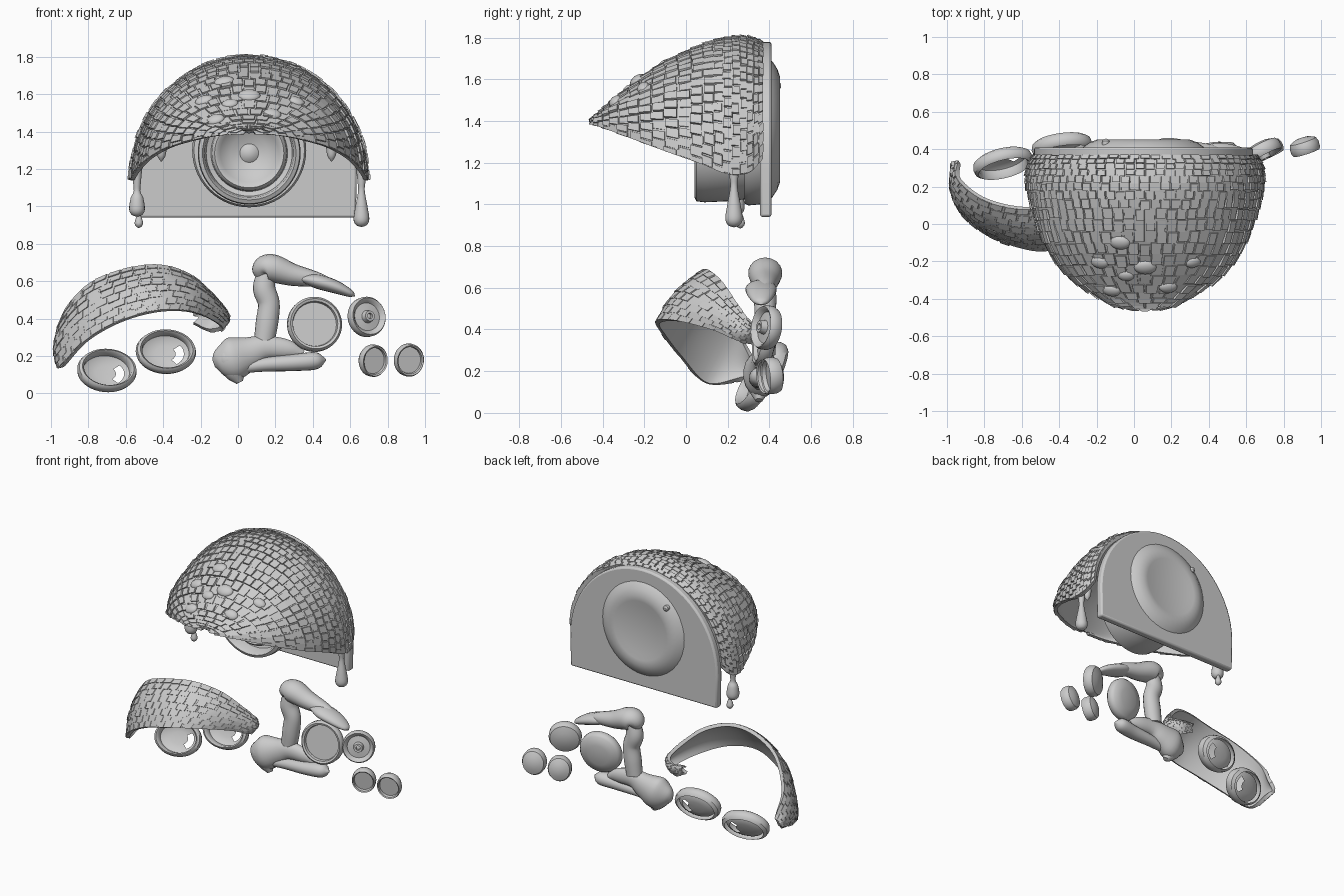
import bpy, bmesh, random
from math import sin, cos, pi, radians
from mathutils import Vector as V, Euler

if "Cube" in bpy.data.objects:
    bpy.data.objects.remove(bpy.data.objects["Cube"])

random.seed(4)


def finish(bm, name, angle=40):
    bmesh.ops.recalc_face_normals(bm, faces=bm.faces)
    me = bpy.data.meshes.new(name)
    bm.to_mesh(me)
    bm.free()
    ob = bpy.data.objects.new(name, me)
    bpy.context.collection.objects.link(ob)
    bpy.ops.object.select_all(action='DESELECT')
    ob.select_set(True)
    bpy.context.view_layer.objects.active = ob
    bpy.ops.object.shade_smooth_by_angle(angle=radians(angle))
    return ob


def spline(pts, t):
    """Catmull-Rom through a list of tuples, t in 0..1."""
    n = len(pts) - 1
    i = min(int(t * n), n - 1)
    f = t * n - i
    p1, p2 = V(pts[i]), V(pts[i + 1])
    p0 = V(pts[i - 1]) if i else p1 * 2 - p2
    p3 = V(pts[i + 2]) if i + 2 <= n else p2 * 2 - p1
    return (p1 * 2 + (p2 - p0) * f + (p0 * 2 - p1 * 5 + p2 * 4 - p3) * f * f
            + (p1 * 3 - p0 - p2 * 3 + p3) * f ** 3) / 2


def skin(bm, rings, closed, skip=lambda i, j: False):
    for i in range(len(rings) - 1):
        a, b = rings[i], rings[i + 1]
        for j in range(len(a) if closed else len(a) - 1):
            k = (j + 1) % len(a)
            if not skip(i, j):
                bm.faces.new((a[j], a[k], b[k], b[j]))


def lathe(name, prof, loc, rot=(0, 0, 0), sx=1, sz=1, seg=40, skip=lambda i, j: False):
    """Turn (radius, depth) points about the local y axis."""
    bm = bmesh.new()
    e = Euler([radians(a) for a in rot])
    rings = []
    for r, d in prof:
        ring = []
        for j in range(seg):
            a = 2 * pi * j / seg
            p = V((max(r, 1e-4) * cos(a) * sx, d, max(r, 1e-4) * sin(a) * sz))
            p.rotate(e)
            ring.append(bm.verts.new(p + V(loc)))
        rings.append(ring)
    skin(bm, rings, True, skip)
    bmesh.ops.remove_doubles(bm, verts=bm.verts, dist=0.0003)
    return finish(bm, name)


def tube(name, path, depth=1.0, seg=18, steps=26):
    """Loft round sections along (x, y, z, radius) points in an xz plane."""
    bm = bmesh.new()
    rings = []
    for i in range(steps + 1):
        t = i / steps
        p = spline(path, t)
        d = (spline(path, min(t + .01, 1)) - spline(path, max(t - .01, 0))).to_3d()
        side = V((d.z, 0, -d.x)).normalized()
        r = max(p[3], .001)
        rings.append([bm.verts.new(p.to_3d() + side * r * cos(2 * pi * j / seg)
                      + V((0, r * depth * sin(2 * pi * j / seg), 0))) for j in range(seg)])
    skin(bm, rings, True)
    bm.faces.new(rings[0])
    bm.faces.new(rings[-1])
    return finish(bm, name, 60)


def normal(S, u, v, c):
    e = .004
    p = S(u, v)
    n = (S(min(u + e, 1), v) - S(max(u - e, 0), v)).cross(
        S(u, min(v + e, 1)) - S(u, max(v - e, 0))).normalized()
    return n if n.dot(p - c) > 0 else -n


def shell(name, S, c, nu, nv, thick):
    """Thick sheet from a surface function: outer grid, inner grid, joined rims."""
    bm = bmesh.new()
    grids = []
    for off in (0, thick):
        grids.append([[bm.verts.new(S(i / nu, j / nv) - normal(S, i / nu, j / nv, c) * off)
                       for i in range(nu + 1)] for j in range(nv + 1)])
        skin(bm, grids[-1], False)
    loop = lambda g: (g[0] + [r[-1] for r in g[1:]] + g[-1][-2::-1] + [r[0] for r in g[-2:0:-1]])
    skin(bm, [loop(grids[0]), loop(grids[1])], True)
    return finish(bm, name, 50)


def scales(name, S, c, rows, size, low, high):
    """Staggered raised tiles over a surface function."""
    bm = bmesh.new()
    for k in range(rows):
        v0, v1 = (k + .04) / rows, (k + .96) / rows
        vm = (k + .5) / rows
        length = sum((S((i + 1) / 24, vm) - S(i / 24, vm)).length for i in range(24))
        n = max(3, round(length / size))
        for i in range(-1, n):
            a = (i + .5 * (k % 2) + .05 + random.uniform(-.1, .04)) / n
            b = (i + .5 * (k % 2) + .95) / n
            a, b = max(a, 0), min(b, 1)
            if b - a < .2 / n:
                continue
            dv = random.uniform(-.12, .12) / rows
            bot, top = [], []
            h = random.uniform(low, high)
            ua, ub = a + (b - a) * .06, b - (b - a) * .06
            for q, (u, v) in enumerate(((a, v0), (b, v0), (b, v1), (a, v1))):
                v = min(max(v + dv, 0), 1)
                nn = normal(S, u, v, c)
                bot.append(bm.verts.new(S(u, v) - nn * .006))
                hh = h * (1.25 if q < 2 else .7)
                top.append(bm.verts.new(S(min(max(u, ua), ub), v) + nn * hh))
            skin(bm, [bot, top], True)
            bm.faces.new(top)
    return finish(bm, name, 25)


# hood: half dome, sections (y, half width, rim z, top z) from nose to back
HOOD = [(-.455, .03, 1.385, 1.405), (-.44, .15, 1.38, 1.42), (-.38, .27, 1.36, 1.47),
        (-.26, .43, 1.315, 1.57), (-.1, .54, 1.255, 1.68), (.07, .60, 1.195, 1.76),
        (.2, .633, 1.145, 1.80), (.3, .63, 1.15, 1.80), (.37, .60, 1.22, 1.775)]


def hood_at(u, v):
    y, w, zr, zt = spline([s + (0,) for s in [(a, b, c) for a, b, c, d in HOOD]], v).to_3d()[:] + (
        spline([(d, 0, 0) for a, b, c, d in HOOD], v)[0],)
    return V((.06 - w * cos(pi * u), y, zr + (zt - zr) * sin(pi * u)))


C = V((.06, .2, 1.2))
shell("hood", hood_at, C, 56, 36, .022)
scales("hood_scales", hood_at, C, 22, .054, .003, .012)

# warts on the hood
for i, (u, v, r) in enumerate([(.42, .5, .05), (.33, .42, .045), (.5, .4, .055), (.62, .3, .045),
                               (.3, .28, .045), (.42, .36, .04), (.68, .42, .04)]):
    bm = bmesh.new()
    bmesh.ops.create_uvsphere(bm, u_segments=16, v_segments=10, radius=r)
    bmesh.ops.scale(bm, verts=bm.verts, vec=(1.1, .8, .5))
    q = V((0, 0, 1)).rotation_difference(normal(hood_at, u, v, C))
    for w in bm.verts:
        w.co = q @ w.co + hood_at(u, v)
    finish(bm, f"wart_{i}")

# back plate with rounded top
bm = bmesh.new()
out = [(-.53, .94), (.63, .94)] + [(.05 + .585 * cos(pi * i / 32), 1.17 + .61 * sin(pi * i / 32))
                                   for i in range(33)]
skin(bm, [[bm.verts.new((x, y, z)) for x, z in out] for y in (.355, .41)], True)
bmesh.ops.holes_fill(bm, edges=bm.edges, sides=0)
plate = finish(bm, "back_plate")
bev = plate.modifiers.new("bevel", 'BEVEL')
bev.width, bev.segments = .012, 2
lathe("back_bulge", [(.34, .40), (.325, .415), (.29, .438), (.25, .452), (.21, .45), (.17, .44), (0, .438)],
      (.05, 0, 1.36), sx=.98)
lathe("back_knob", [(.02, .41), (.02, .445), (.01, .455), (0, .456)], (-.15, 0, 1.57), seg=12)

# eye barrel with nested rings and dished lens
lathe("eye_barrel", [(.25, .37), (.27, .2), (.275, .09), (.27, .05), (.25, .04), (.238, .06), (.23, .12),
                     (.205, .13), (.2, .08), (.185, .065), (.17, .07), (.155, .09), (.1, .125),
                     (.05, .14), (.03, .125), (0, .12)], (.06, 0, 1.285), seg=56)
lathe("eye_collar", [(.27, .36), (.30, .355), (.305, .30), (.295, .28), (.265, .28)], (.06, 0, 1.30), seg=56)

# drips hanging from the hood corners
for side, x, y, low in (("left", -.54, .24, .945), ("right", .66, .23, .89)):
    tube("drip_" + side, [(x, y, 1.22, .03), (x, y, 1.13, .021), (x, y, 1.08, .018), (x, y, low + .1, .034),
                          (x, y, low + .04, .042), (x, y, low + .01, .028), (x, y, low, .001)])
tube("droplet", [(-.53, .26, .96, .008), (-.53, .26, .925, .02), (-.53, .26, .905, .022),
                 (-.53, .26, .89, .012), (-.53, .26, .885, .001)], steps=12)
for x in (-.41, .5):
    tube("small_drip", [(x, .1, 1.32, .03), (x, .1, 1.27, .022), (x, .1, 1.24, .002)], steps=8)

# loose eyelid band: upper and lower edges
UP = [(-.94, .34, .24), (-.945, .24, .41), (-.81, .13, .58), (-.61, .08, .665), (-.42, .10, .69),
      (-.25, .17, .635), (-.12, .25, .52), (-.07, .31, .44), (-.15, .36, .42), (-.24, .35, .43)]
LOW = [(-.96, .30, .16), (-.95, .10, .14), (-.82, -.04, .28), (-.64, -.12, .385), (-.46, -.145, .44),
       (-.29, -.06, .445), (-.15, .12, .40), (-.08, .25, .345), (-.15, .33, .33), (-.24, .34, .37)]
B = V((-.5, .22, .36))


def band_at(u, v):
    p = spline(LOW, u).lerp(spline(UP, u), v)
    return p + (p - B).normalized() * .03 * sin(pi * v)


shell("eyelid_band", band_at, B, 56, 12, .022)
scales("eyelid_scales", band_at, B, 8, .06, .0, .006)

# shallow bowl rings with a broken crescent
for i, (loc, rot) in enumerate([((-.70, .32, .125), (-27, 0, 14)), ((-.385, .41, .225), (-20, 0, 8))]):
    lathe(f"bowl_ring_{i}", [(0, .04), (.35, .038), (.62, .032), (.78, .02), (.8, -.018), (.87, -.03),
                             (.96, -.02), (1, .005), (.96, .03), (.82, .045), (.6, .05), (.35, .05)][:10],
          loc, rot, .163, .123, 40, lambda a, j: a == 1 and (j > 33 or j < 4))

# jointed limb
tube("limb_lower", [(-.13, .35, .16, .02), (-.10, .35, .17, .07), (-.03, .36, .185, .115), (.06, .37, .215, .09),
                    (.15, .37, .245, .065), (.27, .37, .235, .05), (.35, .37, .21, .02)], .75)
tube("limb_heel", [(.01, .35, .06, .02), (-.02, .35, .12, .06), (-.04, .35, .2, .08), (.02, .36, .26, .02)], .9)
tube("limb_toe", [(.04, .35, .14, .03), (.15, .35, .155, .038), (.3, .35, .165, .045), (.42, .36, .175, .045),
                  (.47, .36, .18, .005)], 1.1)
tube("limb_link", [(.14, .38, .28, .055), (.155, .38, .38, .06), (.165, .38, .48, .058), (.14, .38, .56, .06),
                   (.15, .38, .64, .05)], .9)
tube("limb_upper", [(.12, .38, .61, .02), (.13, .38, .66, .06), (.18, .38, .67, .075), (.29, .38, .635, .06),
                    (.42, .38, .61, .04), (.5, .37, .59, .02)], 1.1)
tube("limb_pad", [(.33, .36, .615, .015), (.42, .36, .60, .038), (.52, .36, .57, .035), (.6, .36, .535, .02),
                  (.625, .36, .52, .002)], 1.9)

# rimmed discs
FLAT = [(0, .0), (.8, .0), (.83, -.02), (.92, -.025), (1, -.01), (1, .02), (.9, .04), (.5, .055), (0, .06)]
KNOB = [(0, -.025), (.12, -.02), (.14, -.035), (.26, -.035), (.32, -.005), (.7, .0)] + FLAT[2:]
for i, (prof, loc, rot, rx, rz) in enumerate([(FLAT, (.41, .37, .37), (-8, 0, 10), .147, .147),
                                              (KNOB, (.69, .38, .41), (-8, 0, 28), .107, .107),
                                              (FLAT, (.725, .39, .175), (6, 0, 25), .078, .086),
                                              (FLAT, (.915, .405, .178), (6, 0, 18), .08, .088)]):
    lathe(f"disc_{i}", prof, loc, rot, rx, rz)
